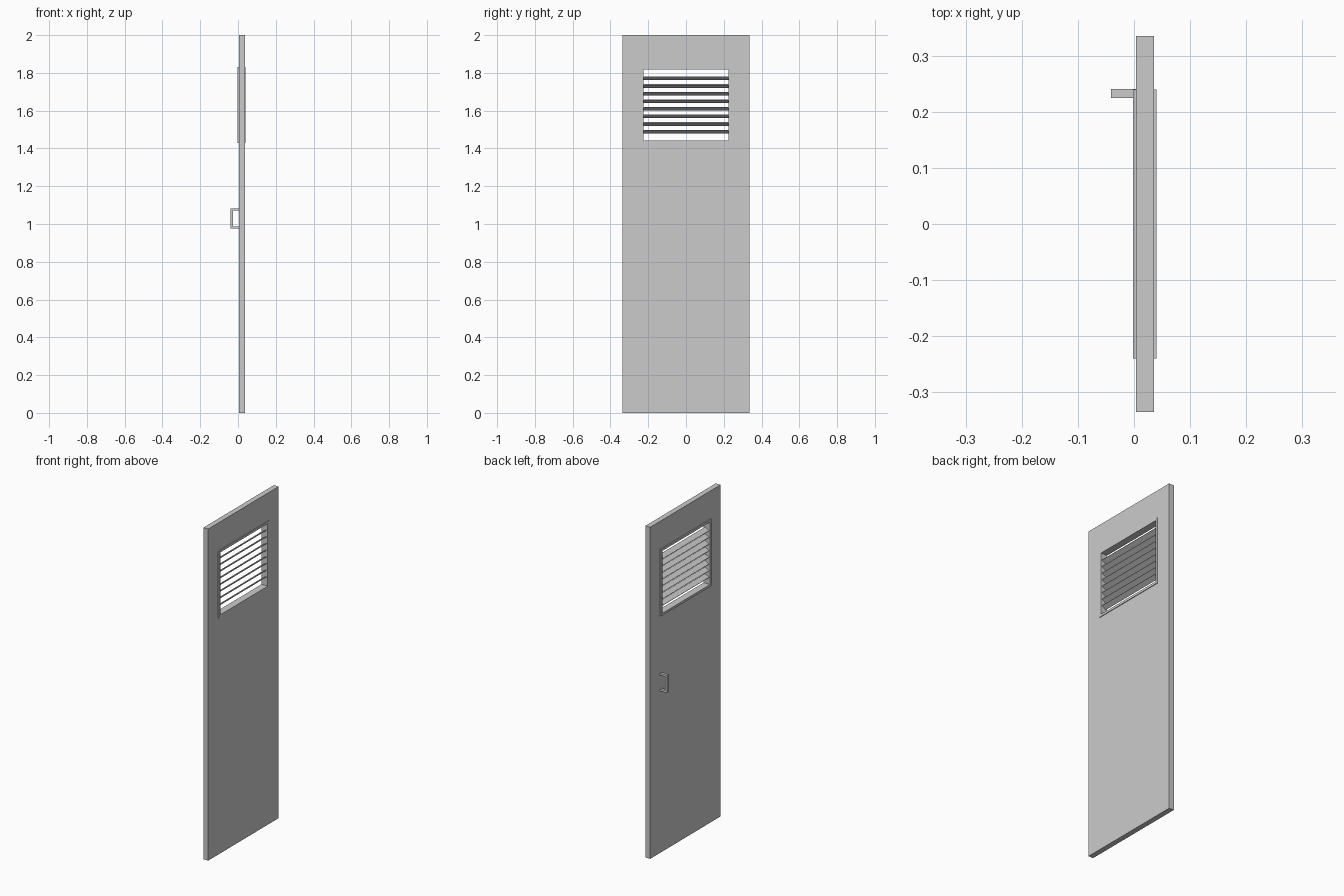
import bpy
import math

default = bpy.data.objects.get("Cube")
if default:
    bpy.data.objects.remove(default, do_unlink=True)

grey = bpy.data.materials.new("door grey")
grey.use_nodes = True
colour = (0.6, 0.6, 0.6, 1)
grey.diffuse_color = colour
grey.node_tree.nodes["Principled BSDF"].inputs["Base Color"].default_value = colour


def box(name, x, y, z, tilt=0):
    """Box from (low, high) ranges, optionally tilted about its long y axis."""
    bpy.ops.mesh.primitive_cube_add(size=1, location=[sum(r) / 2 for r in (x, y, z)])
    ob = bpy.context.object
    ob.name = name
    ob.scale = [r[1] - r[0] for r in (x, y, z)]
    ob.rotation_euler.y = tilt
    ob.data.materials.append(grey)
    return ob


def cut_hole(ob, y, z):
    """Cut a rectangular hole right through along x."""
    cutter = box(ob.name + "_cutter", (-0.5, 0.5), y, z)
    cutter.hide_render = True
    mod = ob.modifiers.new("opening", "BOOLEAN")
    mod.object = cutter
    mod.solver = "EXACT"
    bpy.context.view_layer.objects.active = ob
    bpy.ops.object.modifier_apply(modifier=mod.name)
    bpy.data.objects.remove(cutter, do_unlink=True)


# Door leaf, and the vent frame that lines its opening
vent_mid = 1.63
half_y, half_z, lip = 0.226, 0.188, 0.014
opening = ((-half_y, half_y), (vent_mid - half_z, vent_mid + half_z))
outer = [(lo - lip, hi + lip) for lo, hi in opening]

door = box("door_panel", (0.004, 0.036), (-0.335, 0.335), (0, 2))
cut_hole(door, *outer)
frame = box("vent_frame", (-0.002, 0.04), *outer)
cut_hole(frame, *opening)

# Sloping louvre slats, high on the +x side
slats, pitch, width, thick = 8, 0.0402, 0.031, 0.004
for i in range(slats):
    z = vent_mid + (i - (slats - 1) / 2) * pitch
    box(f"vent_slat_{i + 1}", (0.019 - width / 2, 0.019 + width / 2), opening[0],
        (z - thick / 2, z + thick / 2), tilt=-math.radians(30))

# Pull handle: two stubs and an upright grip
grip_y = (0.225, 0.241)
box("handle_grip", (-0.041, -0.027), grip_y, (0.976, 1.083))
for name, z in (("lower", 0.976), ("upper", 1.071)):
    box(f"handle_stub_{name}", (-0.028, 0.005), grip_y, (z, z + 0.012))
